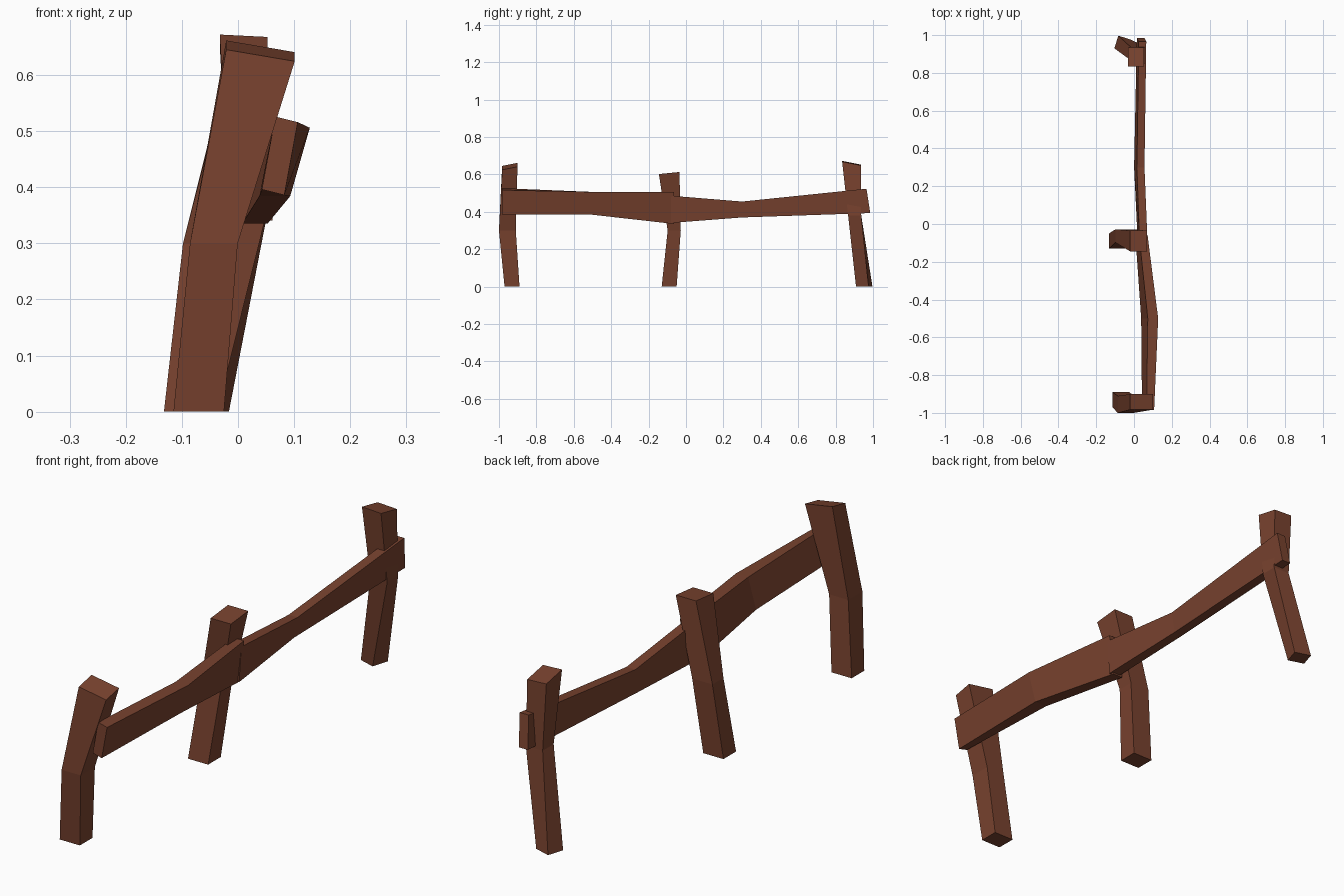
import bpy, bmesh
from math import sin, cos

if "Cube" in bpy.data.objects:
    bpy.data.objects.remove(bpy.data.objects["Cube"])

wood = bpy.data.materials.new("brown wood")
wood.diffuse_color = (0.19, 0.055, 0.028, 1)
wood.use_nodes = True
wood.node_tree.nodes["Principled BSDF"].inputs["Base Color"].default_value = wood.diffuse_color


def loft(name, rings):
    """Join four-cornered rings into one closed, flat-shaded beam."""
    bm = bmesh.new()
    loops = [[bm.verts.new(p) for p in r] for r in rings]
    for a, b in zip(loops, loops[1:]):
        for i in range(4):
            j = (i + 1) % 4
            bm.faces.new((a[i], a[j], b[j], b[i]))
    bm.faces.new(loops[0][::-1])
    bm.faces.new(loops[-1])
    bmesh.ops.recalc_face_normals(bm, faces=bm.faces)
    me = bpy.data.meshes.new(name)
    bm.to_mesh(me)
    bm.free()
    me.materials.append(wood)
    ob = bpy.data.objects.new(name, me)
    bpy.context.collection.objects.link(ob)


CORNERS = [(-.5, -.5), (.5, -.5), (.5, .5), (-.5, .5)]


def post_ring(x, y, z, w, d, yaw=0, slope_x=0, slope_y=0):
    pts = []
    for u, v in CORNERS:
        a, b = u * w, v * d
        dx, dy = a * cos(yaw) - b * sin(yaw), a * sin(yaw) + b * cos(yaw)
        pts.append((x + dx, y + dy, z + dx * slope_x + dy * slope_y))
    return pts


def rail_ring(x, y, z, w, h, lean, tilt=0, fore=0):
    return [(x + u * w + v * lean, y + v * fore, z + v * h + u * w * tilt)
            for u, v in CORNERS]


# Crooked upright posts: foot, bend, slanted top
posts = {
    "front_post": [(-.07, -.93, 0, .09, .08),
                   (-.043, -.955, .30, .085, .09),
                   (.04, -.942, .643, .122, .082, 0, -.17, .2)],
    "middle_post": [(-.087, -.09, 0, .09, .08),
                    (-.053, -.063, .30, .09, .07),
                    (.025, -.09, .607, .09, .11, 0, 0, .1)],
    "back_post": [(-.06, .953, 0, .07, .07, -.3),
                  (.02, .902, .38, .075, .07),
                  (.01, .885, .66, .085, .10, 0, -.05, -.2)],
}
for name, rings in posts.items():
    loft(name, [post_ring(*r) for r in rings])

# Rough-hewn rails, overlapping at the middle post
rails = {
    "front_rail": [(.0745, -.985, .456, .04, .13, .024, -.25),
                   (.083, -.50, .445, .055, .122, .035),
                   (.040, -.065, .42, .045, .17, .02)],
    "back_rail": [(.045, -.08, .413, .042, .145, .01),
                  (.028, .30, .412, .04, .085, .015),
                  (.040, .975, .458, .04, .13, .01, 0, -.02)],
}
for name, rings in rails.items():
    loft(name, [rail_ring(*r) for r in rings])
